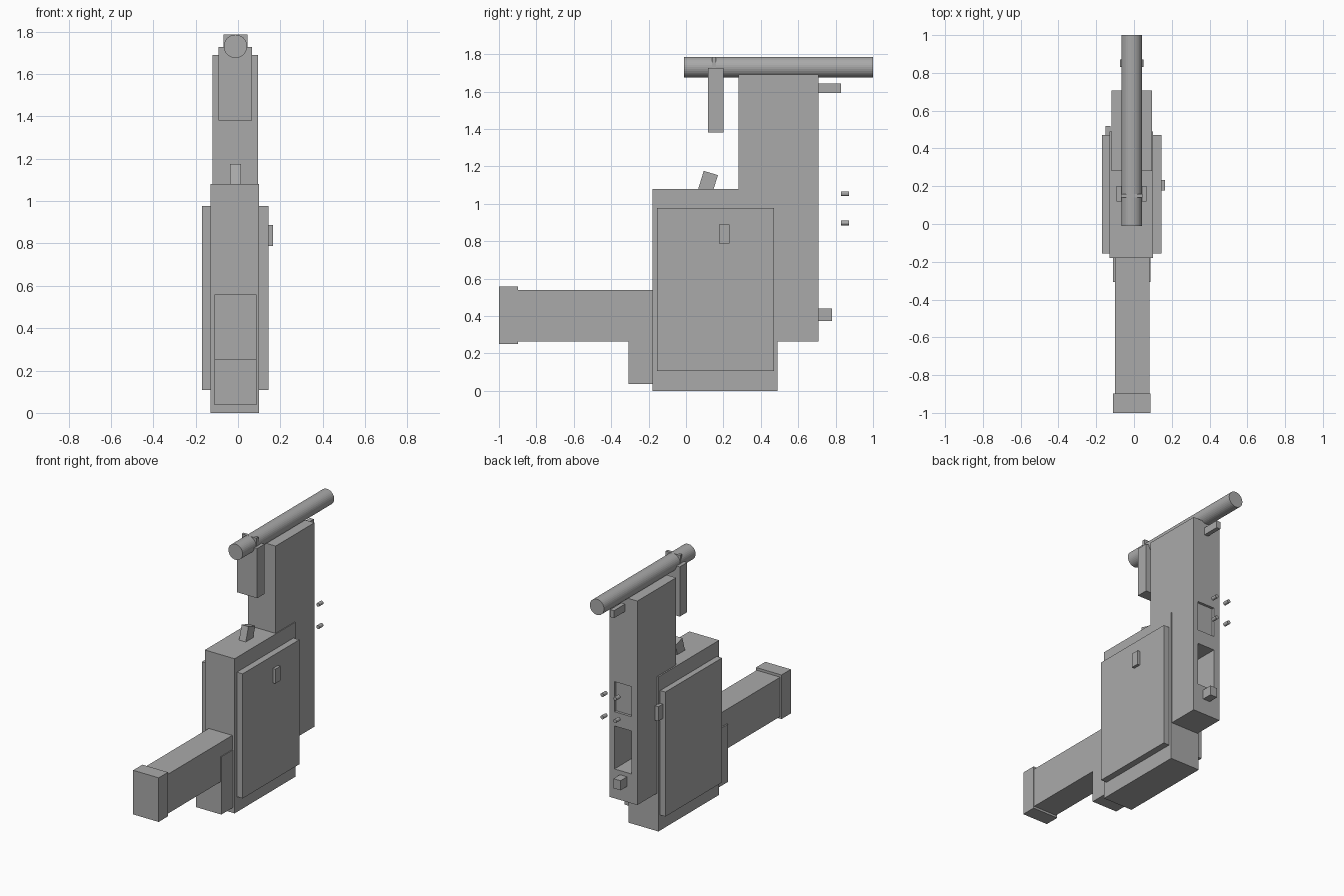
import bpy
from math import radians

old = bpy.data.objects.get("Cube")
if old:
    bpy.data.objects.remove(old, do_unlink=True)

GREY = (0.4, 0.4, 0.4, 1)
grey = bpy.data.materials.new("plain_grey")
grey.use_nodes = True
grey.diffuse_color = GREY
grey.node_tree.nodes["Principled BSDF"].inputs["Base Color"].default_value = GREY


def finish(name):
    ob = bpy.context.object
    ob.name = name
    ob.data.materials.append(grey)
    return ob


def box(name, x, y, z, tilt=0):
    """Box from its extents along each axis, tilted about x."""
    spans = (x, y, z)
    bpy.ops.mesh.primitive_cube_add(size=1, location=[(a + b) / 2 for a, b in spans])
    ob = finish(name)
    ob.scale = [b - a for a, b in spans]
    bpy.ops.object.transform_apply(location=False, rotation=False, scale=True)
    ob.rotation_euler.x = radians(tilt)
    return ob


def rod(name, x, y, z, radius, sides):
    """Cylinder lying along y."""
    bpy.ops.mesh.primitive_cylinder_add(
        vertices=sides, radius=radius, depth=y[1] - y[0],
        location=(x, (y[0] + y[1]) / 2, z), rotation=(radians(90), 0, 0))
    return finish(name)


def cut(target, cutter):
    mod = target.modifiers.new("recess", "BOOLEAN")
    mod.operation = "DIFFERENCE"
    mod.object = cutter
    bpy.context.view_layer.objects.active = target
    bpy.ops.object.modifier_apply(modifier=mod.name)
    bpy.data.objects.remove(cutter, do_unlink=True)


# Main housing and rear column
box("main_housing", (-0.13, 0.10), (-0.18, 0.49), (0, 1.08))
column = box("rear_column", (-0.12, 0.095), (0.28, 0.708), (0.265, 1.69))

# Shallow and deep recesses in the back of the column
cut(column, box("shallow_cutter", (-0.075, 0.057), (0.69, 0.8), (0.87, 1.08)))
cut(column, box("deep_cutter", (-0.075, 0.057), (0.5, 0.8), (0.47, 0.77)))

# Side panels with their latches
for name, x in (("right_panel", (-0.17, -0.125)), ("left_panel", (0.095, 0.145))):
    box(name, x, (-0.155, 0.47), (0.107, 0.977))
box("left_latch", (0.14, 0.165), (0.177, 0.232), (0.787, 0.888))
box("right_latch", (-0.15, -0.125), (0.465, 0.52), (0.787, 0.888))

# Front arm, its end cap and the bracket underneath
box("front_arm", (-0.1, 0.082), (-0.92, -0.17), (0.265, 0.54))
box("front_arm_cap", (-0.11, 0.087), (-1, -0.897), (0.25, 0.558))
box("arm_bracket", (-0.11, 0.087), (-0.308, -0.17), (0.037, 0.44))

# Top tube, hanging block and clamp
rod("top_tube", -0.012, (-0.01, 1), 1.731, 0.055, 32)
box("hanging_block", (-0.092, 0.066), (0.118, 0.2), (1.38, 1.727))
box("tube_clamp", (-0.068, 0.045), (0.139, 0.16), (1.7, 1.786))

# Tilted lever on the housing
box("lever", (-0.038, 0.014), (0.064, 0.143), (0.969, 1.169), tilt=-17)

# Rear tabs
box("upper_rear_tab", (-0.025, 0.005), (0.7, 0.83), (1.592, 1.644))
box("lower_rear_tab", (-0.04, 0.015), (0.7, 0.78), (0.374, 0.441))

# Four rear pins
for x in (-0.062, 0.037):
    for z in (0.898, 1.054):
        rod("rear_pin", x, (0.83, 0.872), z, 0.013, 12)
